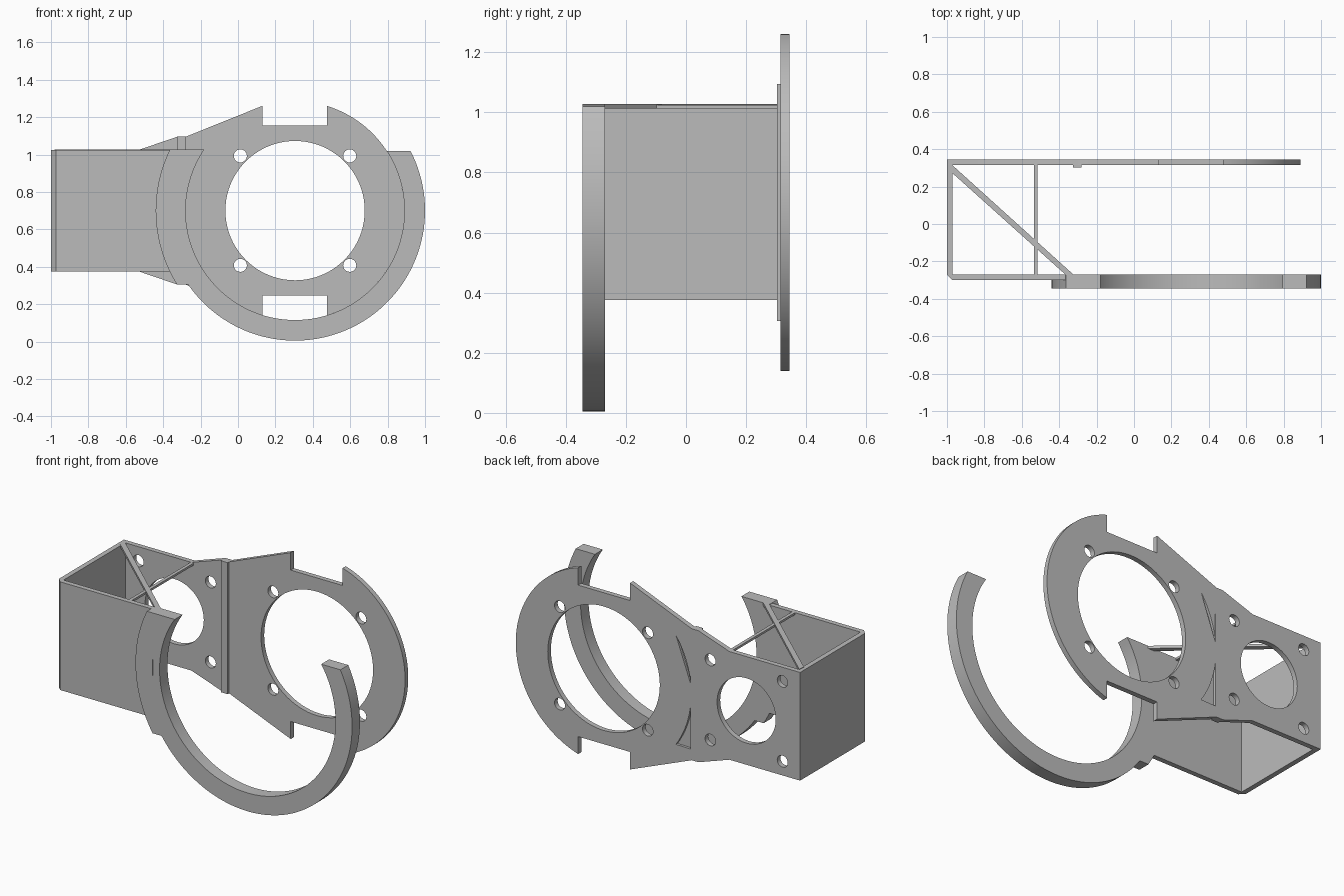
import bpy, bmesh
from math import asin, cos, sin, pi, sqrt
from mathutils import Vector

if "Cube" in bpy.data.objects:
    bpy.data.objects.remove(bpy.data.objects["Cube"])

CX, CZ = 0.305, 0.70           # shared centre of the ring and the large hole
R_IN, R_OUT, R_TAB = 0.585, 0.695, 0.745
BACK, PLATE_FRONT = 0.345, 0.315

grey = bpy.data.materials.new("plain grey")
grey.use_nodes = True
grey.diffuse_color = (0.5, 0.5, 0.5, 1)
grey.node_tree.nodes["Principled BSDF"].inputs["Base Color"].default_value = (0.5, 0.5, 0.5, 1)


def prism(name, points, low, high, axis="y"):
    """Extrude a flat outline along y (points are x, z) or z (points are x, y)."""
    bm = bmesh.new()
    place = (lambda a, b: (a, low, b)) if axis == "y" else (lambda a, b: (a, b, low))
    face = bm.faces.new([bm.verts.new(place(a, b)) for a, b in points])
    new = bmesh.ops.extrude_face_region(bm, geom=[face])["geom"]
    move = Vector((0, high - low, 0) if axis == "y" else (0, 0, high - low))
    bmesh.ops.translate(bm, verts=[v for v in new if isinstance(v, bmesh.types.BMVert)], vec=move)
    bmesh.ops.recalc_face_normals(bm, faces=bm.faces)
    mesh = bpy.data.meshes.new(name)
    bm.to_mesh(mesh)
    bm.free()
    mesh.materials.append(grey)
    obj = bpy.data.objects.new(name, mesh)
    bpy.context.collection.objects.link(obj)
    return obj


def arc(radius, start, end, steps, x=CX, z=CZ):
    angles = [start + (end - start) * i / steps for i in range(steps + 1)]
    return [(x + radius * cos(a), z + radius * sin(a)) for a in angles]


def circle(radius, x, z, steps):
    return arc(radius, 0, 2 * pi, steps, x, z)[:-1]


def activate(obj):
    bpy.ops.object.select_all(action="DESELECT")
    obj.select_set(True)
    bpy.context.view_layer.objects.active = obj


def cut(obj, points, low, high):
    cutter = prism("cutter", points, low, high)
    cutter.hide_render = True
    mod = obj.modifiers.new("cut", "BOOLEAN")
    mod.operation, mod.solver, mod.object = "DIFFERENCE", "EXACT", cutter
    activate(obj)
    bpy.ops.object.modifier_apply(modifier=mod.name)
    bpy.data.objects.remove(cutter)


def smooth(obj):
    activate(obj)
    bpy.ops.object.shade_smooth_by_angle(angle=0.5)


def rise(height, radius):
    return asin(height / radius)


# Back plate: round end, top and bottom notches, tapering to a square end
top = [(0.475, 1.155), (0.13, 1.155), (0.13, 1.26), (-0.28, 1.095),
       (-0.325, 1.095), (-0.53, 1.025), (-1, 1.025)]
bottom = [(x, 2 * CZ - z) for x, z in reversed(top)]
end = asin(sqrt(R_IN ** 2 - 0.17 ** 2) / R_IN)
back_plate = prism("back_plate", arc(R_IN, -end, end, 56) + top + bottom, PLATE_FRONT, BACK)

# Large openings, and four bolt holes around each
for x, radius, spread in ((CX, 0.3725, 0.2925), (-0.643, 0.195, 0.24)):
    cut(back_plate, circle(radius, x, CZ, 80), 0.2, 0.5)
    for sx in (-1, 1):
        for sz in (-1, 1):
            cut(back_plate, circle(0.035, x + sx * spread, CZ + sz * spread, 24), 0.2, 0.5)

# Shallow curved recess in the rear of the back plate
a = rise(0.33, R_IN)
recess = arc(R_IN - 0.004, pi - a, pi + a, 24) + [(-0.273, CZ - 0.33), (-0.273, CZ + 0.33)]
for side in (1, -1):
    half = [(x, z) for x, z in recess if (z - CZ) * side > 0.06]
    tip = (-0.273, CZ + side * 0.06)
    half = half[:-1] + [half[-1], tip] if side > 0 else [tip] + half
    cut(back_plate, half, BACK - 0.015, BACK + 0.1)
smooth(back_plate)

# Upright rib across the back plate
prism("back_rib", [(-0.325, 0.305), (-0.28, 0.305), (-0.28, 1.095), (-0.325, 1.095)],
      0.302, PLATE_FRONT + 0.002)

# Side wall and front wall in one bent sheet with a chamfered corner
prism("box_walls", [(-1, 0.32), (-1, -0.272), (-0.972, -0.3), (-0.36, -0.3),
                    (-0.36, -0.27), (-0.97, -0.27), (-0.97, 0.32)], 0.375, 1.025, "z")

# Thin struts across the top of the box
prism("cross_strut", [(-0.535, -0.28), (-0.515, -0.28), (-0.515, 0.32), (-0.535, 0.32)],
      1.012, 1.025, "z")
prism("diagonal_strut", [(-0.98, 0.28), (-0.365, -0.272), (-0.322, -0.272), (-0.975, 0.318)],
      1.012, 1.028, "z")

# Open front ring with a wider tab on the box side
low, right, left = 0.395, 0.32, 0.328
outline = arc(R_OUT, rise(right, R_OUT), rise(low, R_OUT) - pi, 64)
outline += arc(R_TAB, rise(low, R_TAB) - pi, -pi - rise(left, R_TAB), 20)
outline += arc(R_IN, -pi - rise(left, R_IN), rise(right, R_IN), 80)
front_ring = prism("front_ring", outline, -0.345, -0.27)

# Small lens-shaped slit on the ring face
b = rise(0.08, 0.632)
cut(front_ring, arc(0.632, pi - b, pi + b, 10), -0.4, -0.337)
smooth(front_ring)
